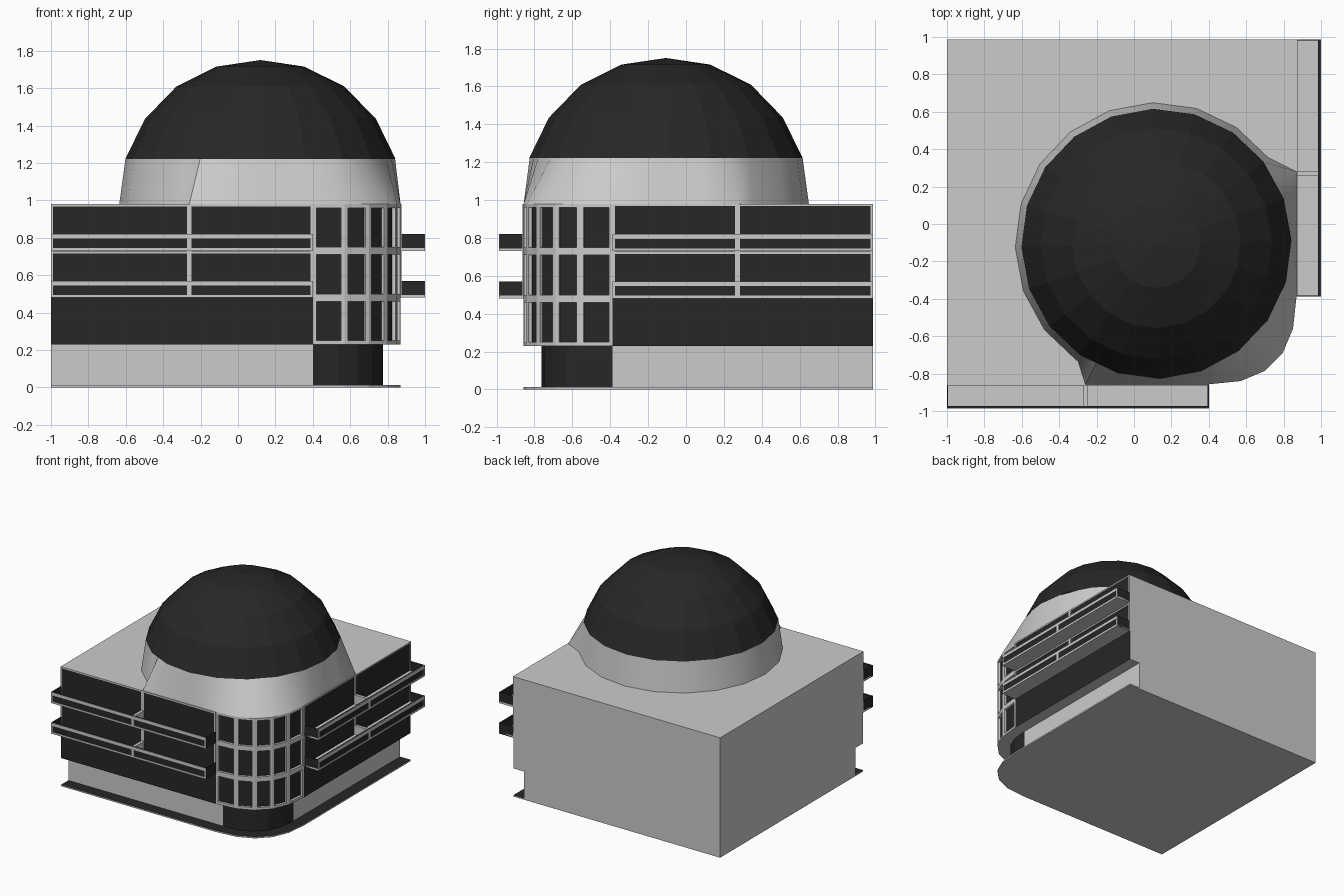
import bpy, bmesh, math

if "Cube" in bpy.data.objects:
    bpy.data.objects.remove(bpy.data.objects["Cube"])

dark = bpy.data.materials.new("dark")
dark.diffuse_color = (0.02, 0.02, 0.02, 1)
dark.use_nodes = True
dark.node_tree.nodes["Principled BSDF"].inputs["Base Color"].default_value = dark.diffuse_color
grey = bpy.data.materials.new("grey")
grey.diffuse_color = (0.8, 0.8, 0.8, 1)
grey.use_nodes = True
grey.node_tree.nodes["Principled BSDF"].inputs["Base Color"].default_value = grey.diffuse_color

FRONT, RIGHT, BACK, LEFT = -0.857, 0.869, 0.987, -1.0
CX, CY = 0.40, -0.388           # pivot of the rounded corner
CORNER = [(0.40, FRONT), (0.57, -0.84), (0.70, -0.785), (0.795, -0.69), (0.85, -0.56), (RIGHT, CY)]


def finish(name, bm, recalc=True):
    if recalc:
        bmesh.ops.recalc_face_normals(bm, faces=bm.faces[:])
    me = bpy.data.meshes.new(name)
    bm.to_mesh(me)
    bm.free()
    me.materials.append(grey)
    me.materials.append(dark)
    ob = bpy.data.objects.new(name, me)
    bpy.context.collection.objects.link(ob)
    return ob


def shrink(f):
    return [(CX + (x - CX) * f, CY + (y - CY) * f) for x, y in CORNER]


def prism(name, pts, z0, z1, is_dark):
    """Extruded outline; is_dark(centre, normal) picks the dark faces."""
    bm = bmesh.new()
    face = bm.faces.new([bm.verts.new((x, y, z0)) for x, y in pts])
    ext = bmesh.ops.extrude_face_region(bm, geom=[face], use_keep_orig=True)
    for v in ext["geom"]:
        if isinstance(v, bmesh.types.BMVert):
            v.co.z = z1
    bmesh.ops.recalc_face_normals(bm, faces=bm.faces[:])
    for f in bm.faces:
        f.material_index = int(is_dark(f.calc_center_median(), f.normal))
    return finish(name, bm)


def add_box(bm, a, b, mat):
    geom = bmesh.ops.create_cube(bm, size=1)["verts"]
    for v in geom:
        for i in range(3):
            v.co[i] = (a[i] + b[i]) / 2 + v.co[i] * abs(b[i] - a[i])
    for f in {f for v in geom for f in v.link_faces}:
        f.material_index = mat


# Base plate with dark top
prism("base_plate", [(LEFT, FRONT)] + CORNER + [(RIGHT, BACK), (LEFT, BACK)], 0, 0.012,
      lambda c, n: n.z > 0.5)

# Recessed ground floor, dark glass round the corner
low = shrink(0.80)
prism("ground_floor", [(LEFT, low[0][1])] + low + [(low[-1][0], BACK), (LEFT, BACK)], 0.012, 0.23,
      lambda c, n: abs(n.z) < 0.5 and c.x > CX and c.y < CY)

# Upper block with dark street walls
prism("upper_block", [(LEFT, FRONT), CORNER[0]] + shrink(0.9) + [CORNER[-1], (RIGHT, BACK), (LEFT, BACK)],
      0.23, 0.98, lambda c, n: n.y < -0.99 and c.x < CX or n.x > 0.99 and c.y > CY)

# Rounded corner bay with three rows of recessed windows
bm = bmesh.new()
levels = [0.23, 0.48, 0.73, 0.98]
grid = [[bm.verts.new((x, y, z)) for x, y in CORNER] for z in levels]
panes = [bm.faces.new((grid[r][c], grid[r][c + 1], grid[r + 1][c + 1], grid[r + 1][c]))
         for r in range(3) for c in range(5)]
for row, z in ((grid[0], 0.23), (grid[3], 0.98)):
    inner = [bm.verts.new((x, y, z)) for x, y in shrink(0.9)]
    for c in range(5):
        quad = [row[c], inner[c], inner[c + 1], row[c + 1]]
        bm.faces.new(quad if z < 0.5 else quad[::-1])
bm.normal_update()
bmesh.ops.inset_individual(bm, faces=panes, thickness=0.028, depth=0)
bmesh.ops.inset_individual(bm, faces=panes, thickness=0, depth=-0.02)
for f in panes:
    f.material_index = 1
finish("corner_bay", bm, recalc=False)


# Street facades: wall frames and two balconies each (u along wall, w outward)
def facade(name, place, u0, u1, mid):
    def part(bm, u, w, z, mat=0):
        add_box(bm, (*place(u[0], w[0]), z[0]), (*place(u[1], w[1]), z[1]), mat)

    posts = [(u0, u0 + 0.012), (mid - 0.012, mid + 0.012), (u1 - 0.012, u1)]
    bm = bmesh.new()
    for p in posts:
        part(bm, p, (-0.005, 0.006), (0.48, 0.98))
    for z in (0.715, 0.968):
        part(bm, (u0, u1), (-0.005, 0.006), (z, z + 0.012))
    finish(name + "_wall_frame", bm)

    for k, z in enumerate((0.48, 0.73)):
        bm = bmesh.new()
        part(bm, (u0, u1), (-0.005, 0.13), (z, z + 0.015))                    # floor
        part(bm, (u0, u1), (0.115, 0.127), (z + 0.015, z + 0.09), 1)          # parapet
        for e in (u0, u1 - 0.006):
            part(bm, (e, e + 0.006), (0, 0.127), (z + 0.001, z + 0.09), 1)    # ends
        part(bm, posts[1], (0, 0.115), (z + 0.015, z + 0.09))                 # divider
        part(bm, (u0, u1), (0.126, 0.13), (z + 0.065, z + 0.09))              # rail
        for p in posts:
            part(bm, p, (0.126, 0.13), (z + 0.015, z + 0.065))
        finish(f"{name}_balcony_{k + 1}", bm)


facade("front", lambda u, w: (u, FRONT - w), LEFT, 0.40, -0.26)
facade("right", lambda u, w: (RIGHT + w, 0.012 - u), -0.975, 0.40, -0.26)

# Dome: 20 sides, flat faces
DX, DY, N, R = 0.12, -0.106, 20, 0.722
STEP, A0 = math.tau / N, math.radians(1.5)
rings = [(0.722, 1.222), (0.618, 1.435), (0.45, 1.608), (0.235, 1.715)]
bm = bmesh.new()
loops = [[bm.verts.new((DX + r * math.cos(A0 + i * STEP), DY + r * math.sin(A0 + i * STEP), z))
          for i in range(N)] for r, z in rings]
apex = bm.verts.new((DX, DY, 1.75))
for i in range(N):
    j = (i + 1) % N
    for a, b in zip(loops, loops[1:]):
        bm.faces.new((a[i], a[j], b[j], b[i]))
    bm.faces.new((loops[-1][i], loops[-1][j], apex))
bm.faces.new(loops[0][::-1])
for f in bm.faces:
    f.material_index = 1
finish("dome", bm)

# Drum: lofts from the round dome edge down to the building corner
base = [(DX + 0.755 * math.cos(A0 + i * STEP), DY + 0.755 * math.sin(A0 + i * STEP)) for i in range(2, 14)]
base += [(-0.30, -0.73), (-0.26, FRONT), (-0.08, FRONT), (0.12, FRONT), (0.27, FRONT)] + CORNER
base += [(RIGHT, -0.25), (RIGHT, -0.10), (RIGHT, 0.09), (RIGHT, 0.28)]
bm = bmesh.new()
pairs = []
for x, y in base:
    a = math.atan2(y - DY, x - DX)
    r = R * math.cos(STEP / 2) / math.cos((a - A0) % STEP - STEP / 2)
    pairs.append((bm.verts.new((x, y, 0.98)),
                  bm.verts.new((DX + r * math.cos(a), DY + r * math.sin(a), 1.222))))
for p, q in zip(pairs, pairs[1:] + pairs[:1]):
    bm.faces.new((p[0], q[0], q[1], p[1]))
drum = finish("drum", bm)
bpy.context.view_layer.objects.active = drum
drum.select_set(True)
bpy.ops.object.shade_smooth_by_angle(angle=math.radians(40))
